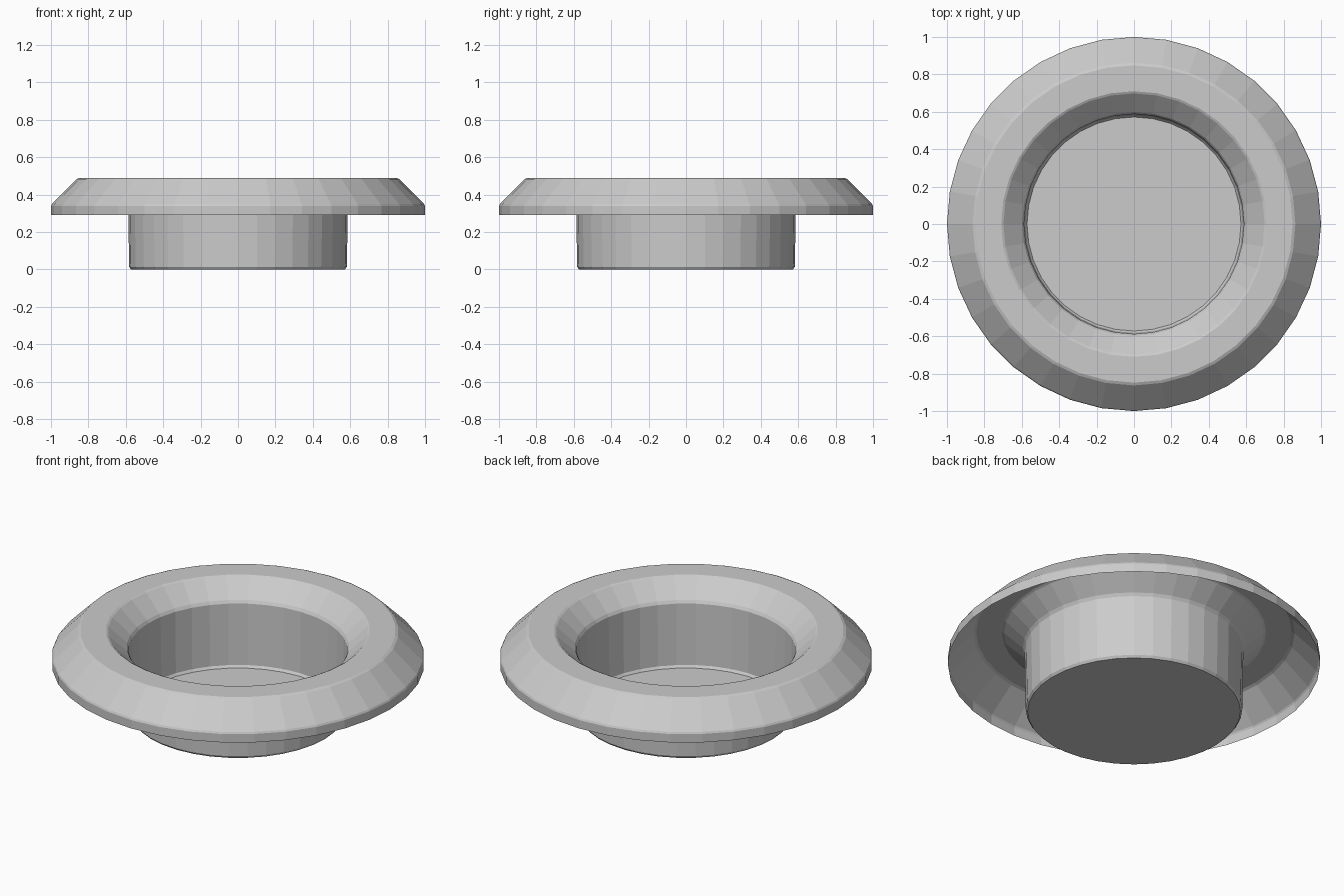
import bpy, bmesh
from math import sin, cos, pi

if "Cube" in bpy.data.objects:
    bpy.data.objects.remove(bpy.data.objects["Cube"])

SIDES = 36

# Thin shell profile (radius, height): hanging rim, flat top, funnel lip, cup wall, floor edge
PROFILE = [
    (1.0, 0.29), (1.0, 0.34), (0.995, 0.35),
    (0.863, 0.483), (0.848, 0.49),
    (0.71, 0.49), (0.698, 0.484),
    (0.598, 0.392), (0.588, 0.375),
    (0.582, 0.014), (0.572, 0.0),
]


def lathe(name, profile, sides):
    bm = bmesh.new()
    rings = []
    for r, z in profile:
        rings.append([bm.verts.new((r * cos(2 * pi * i / sides),
                                    r * sin(2 * pi * i / sides), z))
                      for i in range(sides)])
    for a, b in zip(rings, rings[1:]):
        for i in range(sides):
            j = (i + 1) % sides
            bm.faces.new((a[i], a[j], b[j], b[i]))
    # closed floor of the cup
    bm.faces.new(rings[-1])
    bmesh.ops.recalc_face_normals(bm, faces=bm.faces[:])
    mesh = bpy.data.meshes.new(name)
    bm.to_mesh(mesh)
    bm.free()
    obj = bpy.data.objects.new(name, mesh)
    bpy.context.collection.objects.link(obj)
    return obj


# Recessed cup with wide bevelled flange, open underneath
lathe("flanged_cup", PROFILE, SIDES)
